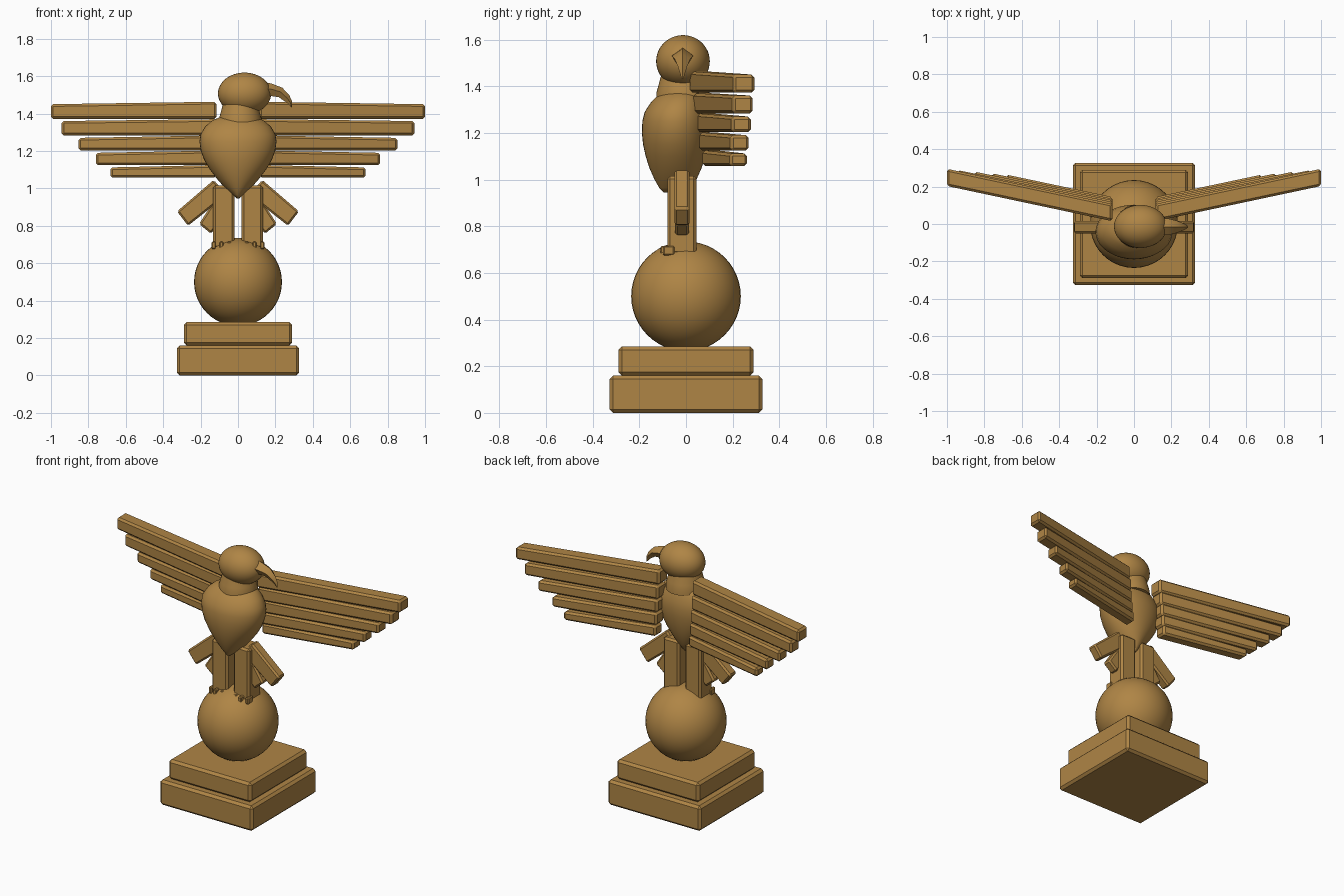
import bpy, bmesh, math
from mathutils import Vector

if "Cube" in bpy.data.objects:
    bpy.data.objects.remove(bpy.data.objects["Cube"])

bronze = bpy.data.materials.new("bronze")
bronze.diffuse_color = (0.43, 0.235, 0.06, 1)
bronze.use_nodes = True
bronze.node_tree.nodes["Principled BSDF"].inputs["Base Color"].default_value = bronze.diffuse_color


def finish(name, bm, bevel=0.0, smooth=None):
    bmesh.ops.recalc_face_normals(bm, faces=bm.faces[:])
    if bevel:
        bmesh.ops.bevel(bm, geom=bm.edges[:], offset=bevel, segments=1,
                        affect='EDGES', profile=0.5)
    me = bpy.data.meshes.new(name)
    bm.to_mesh(me)
    bm.free()
    ob = bpy.data.objects.new(name, me)
    bpy.context.collection.objects.link(ob)
    me.materials.append(bronze)
    if smooth:
        bpy.context.view_layer.objects.active = ob
        ob.select_set(True)
        bpy.ops.object.shade_smooth_by_angle(angle=math.radians(smooth))
        ob.select_set(False)
    return ob


def loft(name, rings, bevel=0.0, smooth=None):
    """Skin a list of equally long point rings and cap both ends."""
    bm = bmesh.new()
    vs = [[bm.verts.new(p) for p in r] for r in rings]
    n = len(vs[0])
    for a, b in zip(vs, vs[1:]):
        for i in range(n):
            j = (i + 1) % n
            bm.faces.new((a[i], a[j], b[j], b[i]))
    bm.faces.new(vs[0])
    bm.faces.new(vs[-1])
    return finish(name, bm, bevel, smooth)


def block(name, x0, x1, y0, y1, z0, z1, bevel=0.015):
    ring = lambda z: [(x0, y0, z), (x1, y0, z), (x1, y1, z), (x0, y1, z)]
    return loft(name, [ring(z0), ring(z1)], bevel)


def ellipsoid(name, centre, radii):
    bm = bmesh.new()
    bmesh.ops.create_uvsphere(bm, u_segments=40, v_segments=24, radius=1)
    for v in bm.verts:
        v.co = Vector(c + r * k for c, r, k in zip(centre, radii, v.co))
    return finish(name, bm, 0, 60)


def ellipse(cx, cy, z, rx, ry, n=40):
    return [(cx + rx * math.cos(2 * math.pi * i / n),
             cy + ry * math.sin(2 * math.pi * i / n), z) for i in range(n)]


# Stepped plinth and globe
block("plinth_lower", -0.327, 0.327, -0.327, 0.327, 0, 0.16)
block("plinth_upper", -0.29, 0.29, -0.29, 0.29, 0.16, 0.285)
ellipsoid("globe", (0, 0, 0.5), (0.235, 0.235, 0.235))

# Body: z, half width, half depth, centre y
body = [(0.945, 0.004, 0.05, -0.045), (0.965, 0.03, 0.07, -0.045),
        (1.0, 0.068, 0.09, -0.045), (1.05, 0.112, 0.112, -0.045),
        (1.1, 0.15, 0.128, -0.045), (1.15, 0.18, 0.139, -0.045),
        (1.2, 0.199, 0.145, -0.044), (1.25, 0.206, 0.145, -0.042),
        (1.29, 0.2, 0.137, -0.04), (1.33, 0.176, 0.118, -0.033),
        (1.36, 0.142, 0.097, -0.025), (1.38, 0.1, 0.075, -0.02)]
loft("body", [ellipse(0, cy, z, rx, ry) for z, rx, ry, cy in body], 0, 60)

# Neck collar and head turned to one side
neck = [(1.34, 0.115), (1.375, 0.113), (1.4, 0.106), (1.43, 0.098), (1.46, 0.09)]
loft("neck", [ellipse(0.012, -0.013, z, r, r) for z, r in neck], 0, 60)
ellipsoid("head", (0.035, -0.013, 1.507), (0.142, 0.115, 0.112))

# Hooked beak: top point, bottom point (x, z), half width
beak = [(0.13, 1.57, 0.13, 1.49, 0.045), (0.18, 1.56, 0.18, 1.493, 0.045),
        (0.237, 1.538, 0.217, 1.488, 0.033), (0.275, 1.497, 0.243, 1.47, 0.02),
        (0.289, 1.465, 0.267, 1.453, 0.012), (0.289, 1.432, 0.283, 1.435, 0.004)]
rings = []
for xt, zt, xb, zb, w in beak:
    xm, zm = xt * 0.55 + xb * 0.45, zt * 0.55 + zb * 0.45
    rings.append([(xt, -0.015, zt), (xm, -0.015 + w, zm), (xb, -0.015 + w * 0.5, zb),
                  (xb, -0.015 - w * 0.5, zb), (xm, -0.015 - w, zm)])
loft("beak", rings, 0, 30)

# Wing feathers: tip x, bottom z, tip top z, root top z, root y, tip y, thickness
feathers = [(1.0, 1.372, 1.45, 1.463, 0.015, 0.203, 0.092),
            (0.943, 1.283, 1.36, 1.37, 0.03, 0.2, 0.088),
            (0.853, 1.203, 1.27, 1.283, 0.043, 0.196, 0.084),
            (0.76, 1.124, 1.19, 1.202, 0.055, 0.191, 0.08),
            (0.683, 1.057, 1.112, 1.125, 0.068, 0.188, 0.076)]
for s, side in ((-1, "left"), (1, "right")):
    for i, (xt, zb, zt, zr, yr, yt, t) in enumerate(feathers):
        loft(f"{side}_wing_feather_{i + 1}",
             [[(s * x, y, zb), (s * x, y + t, zb), (s * x, y + t, z), (s * x, y, z)]
              for x, y, z in ((0.115, yr, zr), (xt, yt, zt))], 0.012)

    # Leg post with three toes gripping the globe
    xs = sorted((s * 0.02, s * 0.133))
    block(f"{side}_leg", xs[0], xs[1], -0.08, 0.045, 0.68, 1.015, 0.012)
    for k in (-1, 0, 1):
        cx = s * 0.088 + k * 0.042
        block(f"{side}_toe_{k + 2}", cx - 0.011, cx + 0.011, -0.11 + 0.012 * abs(k),
              -0.05, 0.675, 0.715, 0.005)

    # Flared thigh feathers: four corners (x, z) in the front plane
    flares = [((0.13, 1.045), (0.326, 0.877), (0.267, 0.80), (0.06, 0.965)),
              ((0.13, 0.93), (0.208, 0.81), (0.144, 0.757), (0.06, 0.87))]
    for i, q in enumerate(flares):
        loft(f"{side}_thigh_feather_{i + 1}",
             [[(s * x, y, z) for x, z in q] for y in (-0.05 + 0.003 * i, 0.016 - 0.003 * i)], 0.01)
